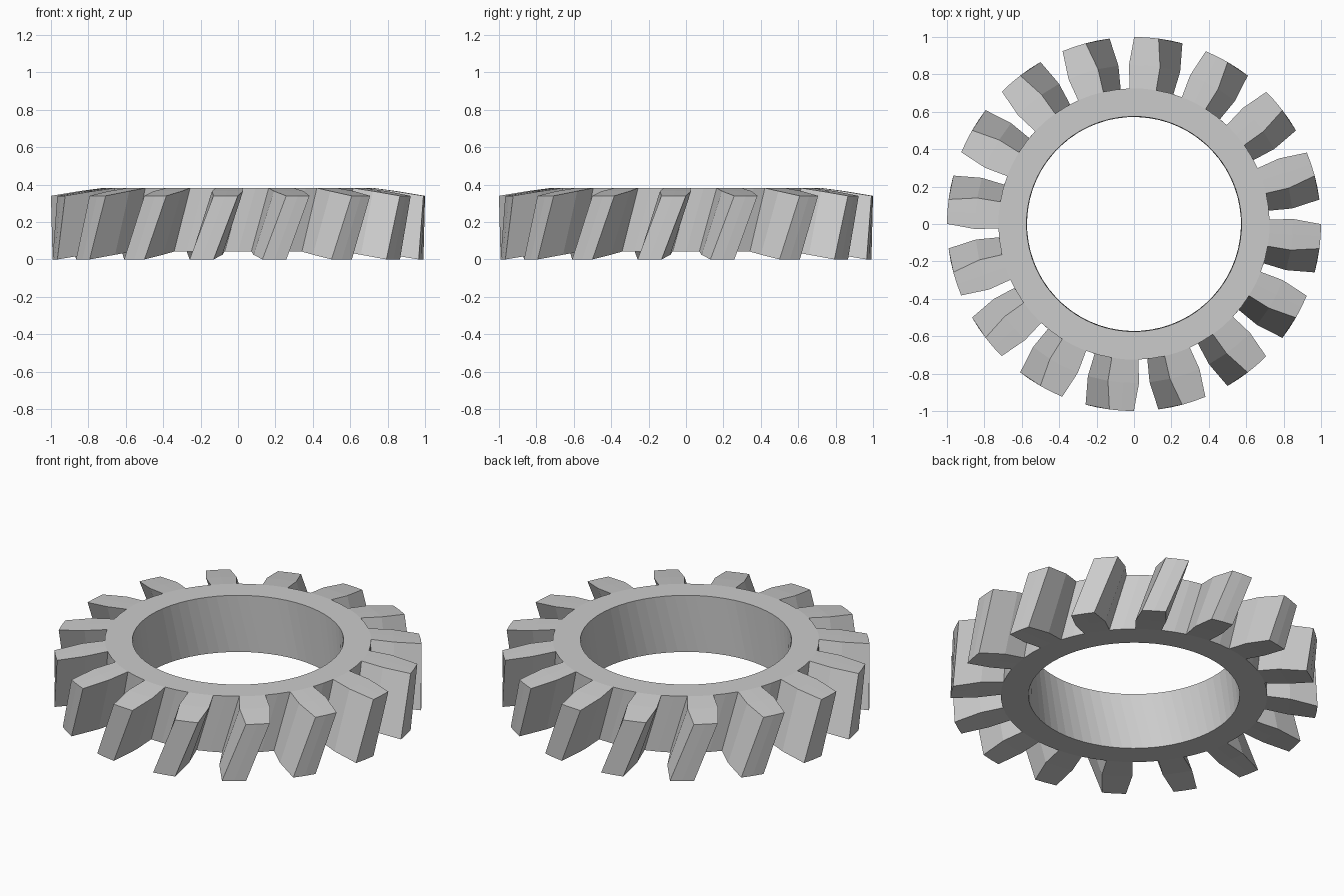
import bpy, bmesh
from math import cos, sin, radians

if "Cube" in bpy.data.objects:
    bpy.data.objects.remove(bpy.data.objects["Cube"])

TEETH = 16
STEP = 360 / TEETH / 4            # four rim points per tooth
R_HOLE, R_ROOT, R_RIDGE, R_TIP = 0.575, 0.725, 0.85, 1.0
HEIGHT, CROWN = 0.34, 0.042       # tooth tips sit lower than the ring
SKEW = 7.45                       # top is twisted against the bottom
TIP_HALF = 3.75

bm = bmesh.new()


def point(r, deg, z):
    a = radians(deg)
    return bm.verts.new((r * cos(a), r * sin(a), z))


# One layer of points: hole, root, ridge and tip
def layer(z, twist):
    out = []
    for t in range(TEETH):
        base = t * 4 * STEP + twist
        mid = base + 2 * STEP
        out.append({
            "hole": [point(R_HOLE, base + i * STEP, z) for i in range(4)],
            "root": [point(R_ROOT, base + i * STEP, z) for i in range(4)],
            "ridge": [point(R_RIDGE, mid + i * STEP, z - CROWN * 0.4) for i in (-1, 0, 1)],
            "tip": [point(R_TIP, mid + i * TIP_HALF, z - CROWN) for i in (-1, 0, 1)],
        })
    return out


low = layer(CROWN, 0)
high = layer(CROWN + HEIGHT, SKEW)


def wall(a, b):
    for i in range(len(a) - 1):
        bm.faces.new((a[i], a[i + 1], b[i + 1], b[i]))


for t in range(TEETH):
    n = (t + 1) % TEETH
    outlines = []
    for lay in (low, high):
        p, q = lay[t], lay[n]
        hole = p["hole"] + [q["hole"][0]]
        root = p["root"] + [q["root"][0]]
        # Flat ring face and the tooth's end faces
        wall(hole, root)
        wall(root[1:4], p["ridge"])
        wall(p["ridge"], p["tip"])
        rim = [root[0], root[1], p["ridge"][0], *p["tip"], p["ridge"][2], root[3], root[4]]
        outlines.append((hole, rim))
    # Hole wall and slanted outer wall
    wall(outlines[0][0], outlines[1][0])
    wall(outlines[0][1], outlines[1][1])

bmesh.ops.recalc_face_normals(bm, faces=bm.faces)
mesh = bpy.data.meshes.new("helical_gear")
bm.to_mesh(mesh)
bm.free()
gear = bpy.data.objects.new("helical_gear", mesh)
bpy.context.collection.objects.link(gear)
